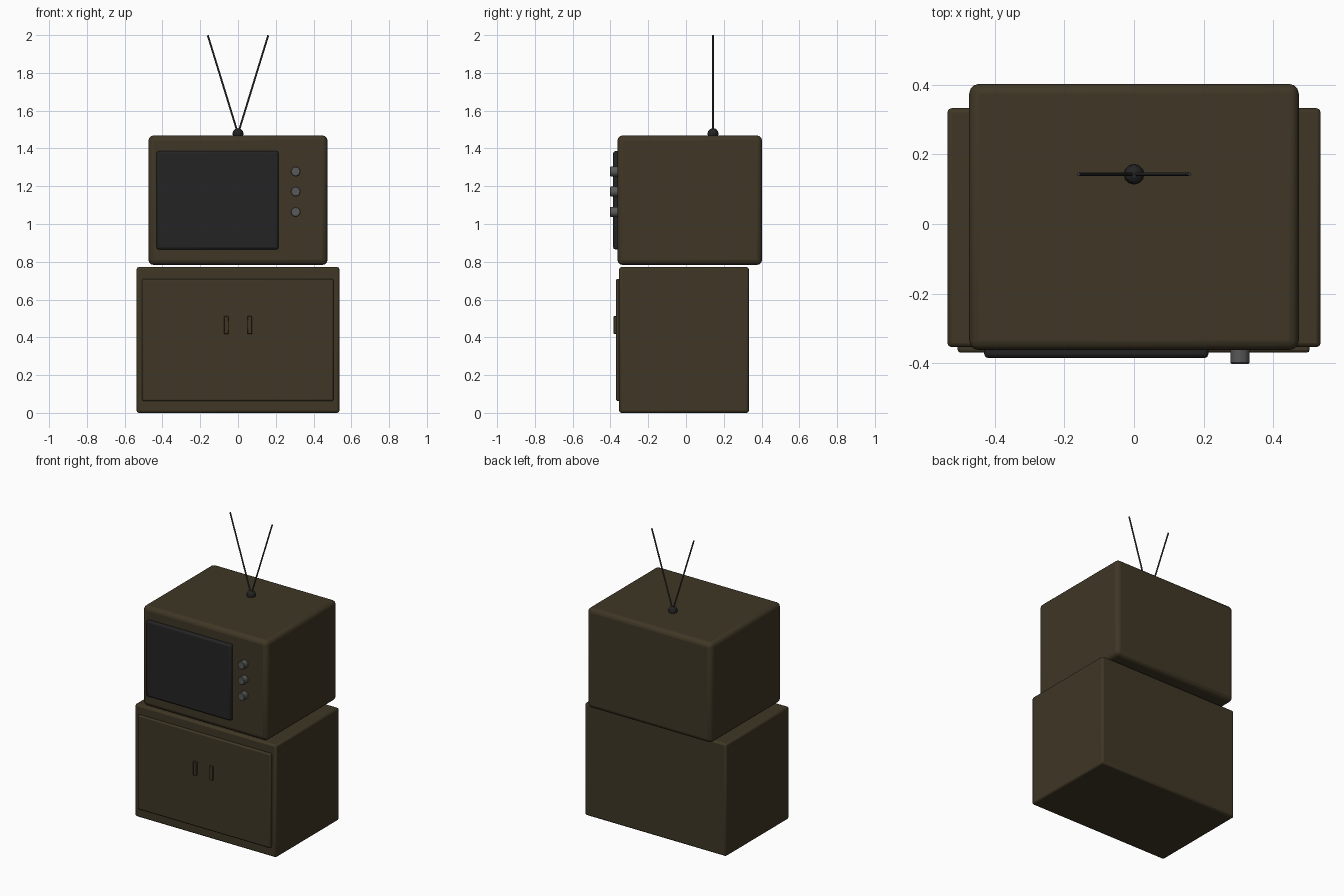
import bpy, math
from mathutils import Vector

cube = bpy.data.objects.get("Cube")
if cube:
    bpy.data.objects.remove(cube, do_unlink=True)


def material(name, r, g, b):
    m = bpy.data.materials.new(name)
    m.use_nodes = True
    m.diffuse_color = (r, g, b, 1)
    m.node_tree.nodes["Principled BSDF"].inputs["Base Color"].default_value = (r, g, b, 1)
    return m


wood = material("dark wood", 0.05, 0.038, 0.019)
glass = material("screen black", 0.017, 0.017, 0.018)
knob_grey = material("knob grey", 0.1, 0.1, 0.1)
metal = material("antenna grey", 0.05, 0.05, 0.053)


def finish(name, mat, angle=30):
    ob = bpy.context.object
    ob.name = ob.data.name = name
    ob.data.materials.append(mat)
    bpy.ops.object.shade_smooth_by_angle(angle=math.radians(angle))
    return ob


def box(name, mat, low, high, bevel, segments=2):
    """Rounded box between two opposite corners."""
    low, high = Vector(low), Vector(high)
    bpy.ops.mesh.primitive_cube_add(size=1, location=(low + high) / 2)
    ob = bpy.context.object
    ob.scale = high - low
    bpy.ops.object.transform_apply(location=False, rotation=False, scale=True)
    mod = ob.modifiers.new("rounding", "BEVEL")
    mod.width, mod.segments = bevel, segments
    return finish(name, mat)


def rod(name, mat, start, end, radius, sides):
    """Cylinder between two points."""
    start, end = Vector(start), Vector(end)
    axis = end - start
    bpy.ops.mesh.primitive_cylinder_add(
        vertices=sides, radius=radius, depth=axis.length, location=(start + end) / 2,
        rotation=axis.to_track_quat("Z", "Y").to_euler())
    return finish(name, mat)


# Cabinet with door panel and two handles
box("cabinet", wood, (-0.537, -0.354, 0), (0.537, 0.333, 0.772), 0.012)
box("cabinet_doors", wood, (-0.507, -0.37, 0.063), (0.505, -0.34, 0.71), 0.008)
for side, x in (("right", -0.062), ("left", 0.062)):
    box(side + "_door_handle", wood, (x - 0.012, -0.383, 0.418),
        (x + 0.012, -0.36, 0.512), 0.003)

# Television body and screen
box("television_body", wood, (-0.474, -0.363, 0.783), (0.474, 0.403, 1.469), 0.028, 3)
box("screen", glass, (-0.431, -0.386, 0.865), (0.214, -0.35, 1.386), 0.012)

# Control knobs
for i, z in enumerate((1.278, 1.172, 1.064)):
    knob = rod(f"knob_{i + 1}", knob_grey, (0.305, -0.35, z), (0.305, -0.403, z), 0.027, 12)
    mod = knob.modifiers.new("rounding", "BEVEL")
    mod.width, mod.segments = 0.004, 1

# Antenna base and two arms
bpy.ops.mesh.primitive_uv_sphere_add(segments=12, ring_count=8, radius=0.029,
                                     location=(0, 0.143, 1.478))
finish("antenna_base", glass, 20)
for side, x in (("right", -0.16), ("left", 0.16)):
    rod(side + "_antenna", metal, (0, 0.143, 1.478), (x, 0.143, 1.999), 0.005, 8)
